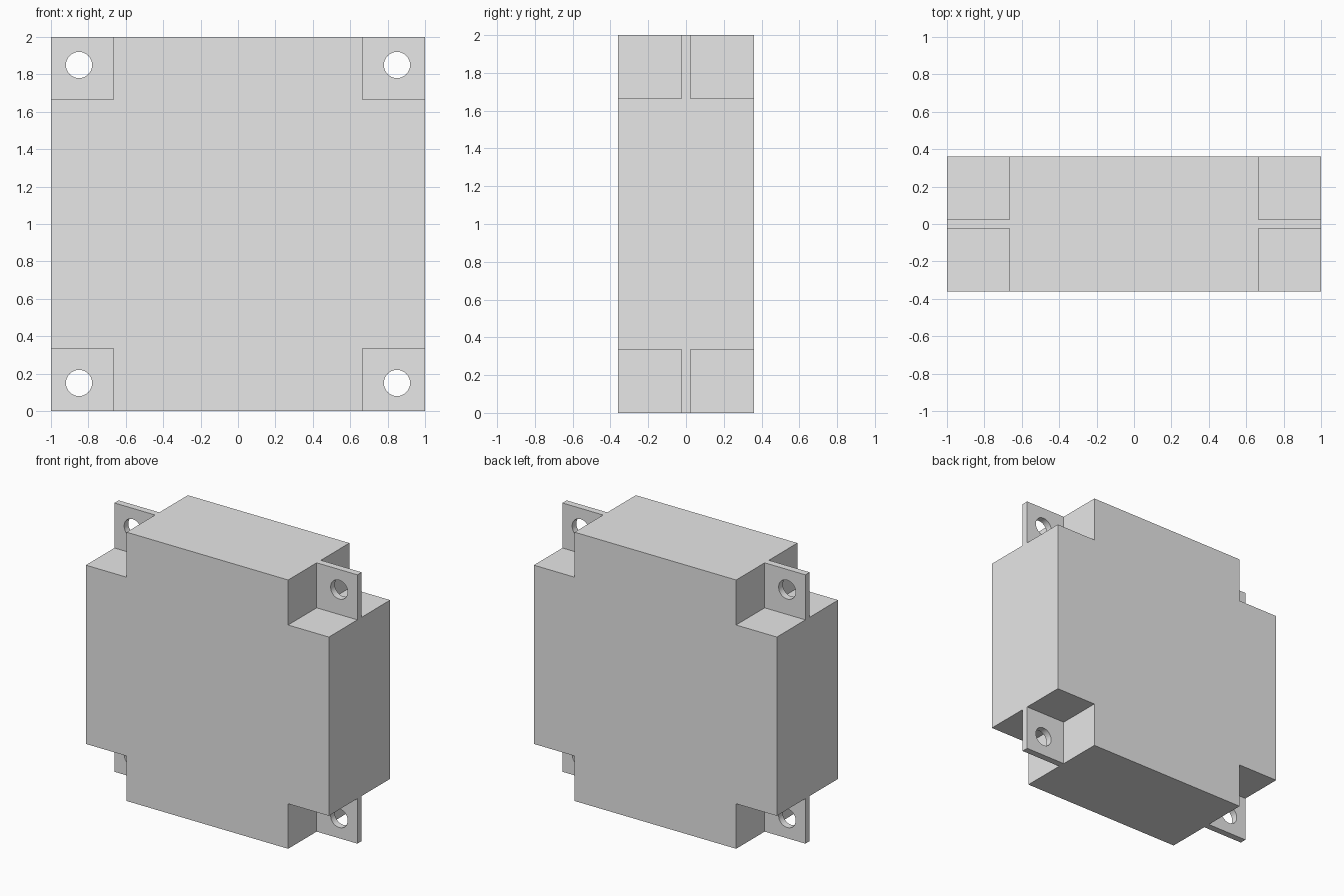
import bpy
import bmesh
from math import radians

cube = bpy.data.objects.get("Cube")
if cube:
    bpy.data.objects.remove(cube, do_unlink=True)

HALF = 1.0          # half of the overall width and height
CORE = 0.665        # half width of each arm of the cross
DEPTH = 0.36        # half depth of the housing
TAB = 0.025         # half thickness of the mounting tabs
HOLE = 0.85         # screw hole offset from the centre
RADIUS = 0.07

grey = bpy.data.materials.new("light grey")
grey.use_nodes = True
colour = (0.8, 0.8, 0.8, 1)
grey.diffuse_color = colour
grey.node_tree.nodes["Principled BSDF"].inputs["Base Color"].default_value = colour


def add_object(name, bm):
    mesh = bpy.data.meshes.new(name)
    bmesh.ops.recalc_face_normals(bm, faces=bm.faces)
    bm.to_mesh(mesh)
    bm.free()
    mesh.materials.append(grey)
    obj = bpy.data.objects.new(name, mesh)
    bpy.context.collection.objects.link(obj)
    return obj


def extrude_outline(name, outline, half_depth):
    """Solid made from an x-z outline, centred on y = 0."""
    bm = bmesh.new()
    face = bm.faces.new([bm.verts.new((x, -half_depth, z + HALF)) for x, z in outline])
    result = bmesh.ops.extrude_face_region(bm, geom=[face])
    verts = [v for v in result["geom"] if isinstance(v, bmesh.types.BMVert)]
    bmesh.ops.translate(bm, verts=verts, vec=(0, 2 * half_depth, 0))
    return add_object(name, bm)


# Cross-shaped housing: one notched corner turned through four quadrants
corner = [(HALF, -CORE), (HALF, CORE), (CORE, CORE)]
cross = []
for turn in range(4):
    cross += corner
    corner = [(-z, x) for x, z in corner]
extrude_outline("housing", cross, DEPTH)

# Thin corner tabs, each with a drilled screw hole
for side, sx in (("left", 1), ("right", -1)):
    for level, sz in (("upper", 1), ("lower", -1)):
        square = [(sx * x, sz * z) for x, z in
                  ((CORE, CORE), (HALF, CORE), (HALF, HALF), (CORE, HALF))]
        tab = extrude_outline(f"{level}_{side}_mounting_tab", square, TAB)
        bpy.ops.mesh.primitive_cylinder_add(
            vertices=48, radius=RADIUS, depth=0.2,
            location=(sx * HOLE, 0, HALF + sz * HOLE), rotation=(radians(90), 0, 0))
        drill = bpy.context.object
        drill.name = f"{level}_{side}_hole_cutter"
        drill.data.materials.append(grey)
        drill.hide_render = True
        drill.hide_set(True)
        cut = tab.modifiers.new("screw_hole", "BOOLEAN")
        cut.operation = "DIFFERENCE"
        cut.solver = "EXACT"
        cut.object = drill
        # Smooth hole walls, sharp edges elsewhere
        bpy.ops.object.select_all(action="DESELECT")
        tab.select_set(True)
        bpy.context.view_layer.objects.active = tab
        bpy.ops.object.modifier_apply(modifier=cut.name)
        bpy.ops.object.shade_smooth_by_angle(angle=radians(30))
        bpy.data.objects.remove(drill, do_unlink=True)
